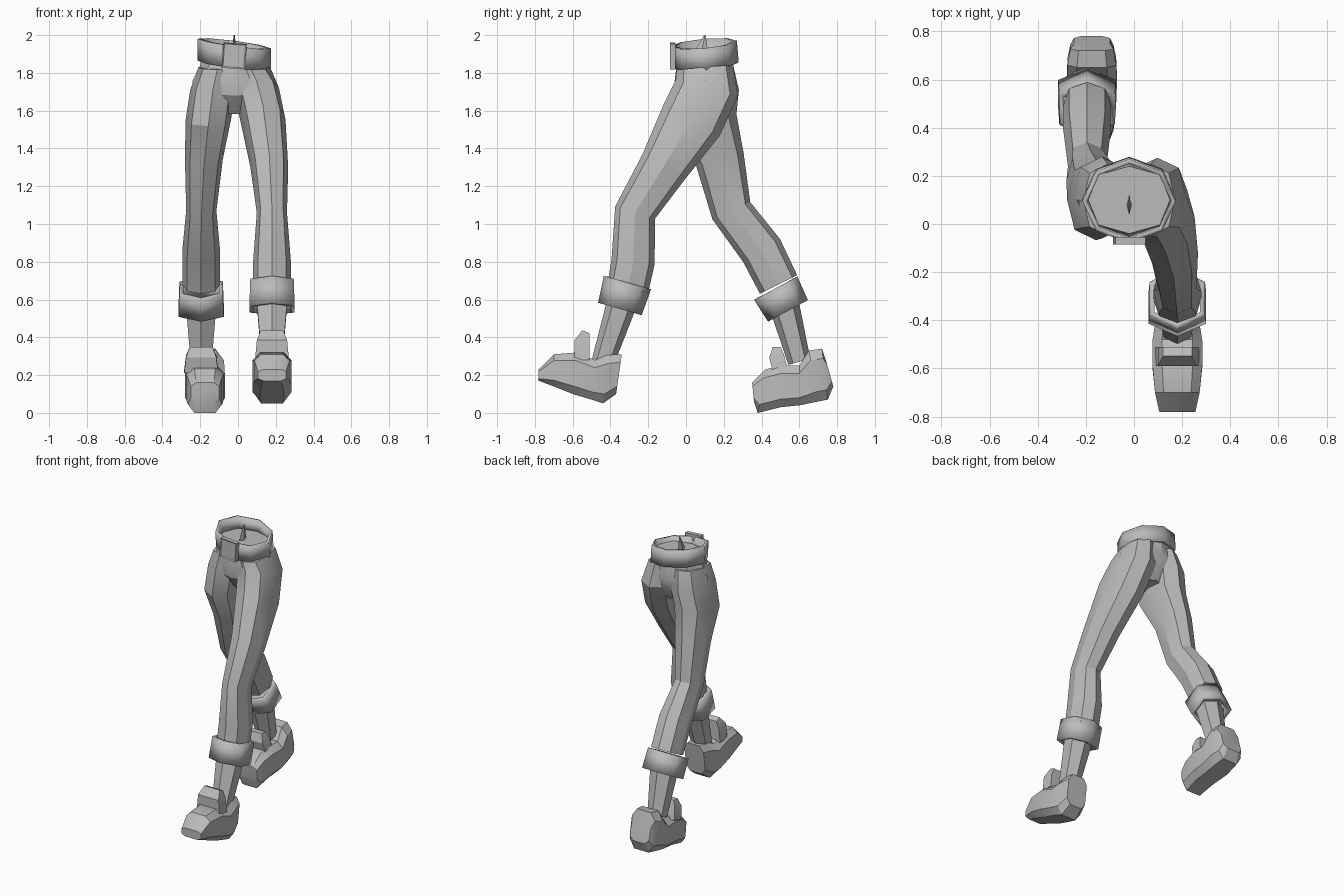
import bpy, bmesh, math
from mathutils import Vector

if "Cube" in bpy.data.objects:
    bpy.data.objects.remove(bpy.data.objects["Cube"])

shade = (0.5, 0.5, 0.5, 1)
grey = bpy.data.materials.new("plain grey")
grey.use_nodes = True
grey.diffuse_color = shade
grey.node_tree.nodes["Principled BSDF"].inputs["Base Color"].default_value = shade


def finish(name, bm):
    """Turn a bmesh into a named, shaded object."""
    bmesh.ops.recalc_face_normals(bm, faces=bm.faces)
    mesh = bpy.data.meshes.new(name)
    bm.to_mesh(mesh)
    bm.free()
    mesh.materials.append(grey)
    part = bpy.data.objects.new(name, mesh)
    bpy.context.collection.objects.link(part)
    bpy.ops.object.select_all(action='DESELECT')
    part.select_set(True)
    bpy.context.view_layer.objects.active = part
    bpy.ops.object.shade_smooth_by_angle(angle=math.radians(28))
    return part


def outline(sides, box, turn):
    """Unit cross-section: a polygon that gets squarer as box shrinks."""
    def squared(value):
        return math.copysign(abs(value) ** box, value)
    angles = [math.tau * (i + turn) / sides for i in range(sides)]
    across = [squared(math.sin(a)) for a in angles]
    along = [squared(math.cos(a)) for a in angles]
    return [(s / max(across), c / max(along)) for s, c in zip(across, along)]


def loft(name, rings, sides=8, box=0.85, turn=0, tilt=0, capped=True):
    """Skin rings given as (front point, back point, centre x, half width)."""
    bm = bmesh.new()
    loops = []
    for front, back, x, half in rings:
        front, back = Vector(front), Vector(back)
        middle, reach = (front + back) / 2, (front - back) / 2
        loop = []
        for across, along in outline(sides, box, turn):
            y, z = middle + reach * along
            loop.append(bm.verts.new((x + across * half, y, z + tilt * across * half)))
        loops.append(loop)
    for upper, lower in zip(loops, loops[1:]):
        for i in range(sides):
            j = (i + 1) % sides
            bm.faces.new((upper[i], upper[j], lower[j], lower[i]))
    if capped:
        bm.faces.new(loops[0])
        bm.faces.new(loops[-1])
    return finish(name, bm)


def limb(name, path, girth, x_at, **style):
    """Tube down a (y, z) path; girth holds (half depth, half width) per point."""
    points = [Vector(p) for p in path]
    last = len(points) - 1
    rings = []
    for i, (point, (depth, width)) in enumerate(zip(points, girth)):
        rise = (points[max(i - 1, 0)] - points[min(i + 1, last)]).normalized()
        forward = Vector((-rise.y, rise.x)) * depth
        rings.append((point + forward, point - forward, x_at(point.y), width))
    return loft(name, rings, **style)


def hollow(part, thickness):
    """Give an open band an inward wall."""
    wall = part.modifiers.new("wall", 'SOLIDIFY')
    wall.thickness = thickness
    wall.offset = -1


def shoe(name, x, top, sole):
    """Boxy shoe from matching top and sole lines, toe to heel."""
    rings = []
    for i, (upper, lower) in enumerate(zip(top, sole)):
        bulge = math.sin(math.pi * i / (len(top) - 1))
        rings.append((upper, lower, x, 0.075 + 0.03 * bulge))
    loft(name, rings, box=0.55, turn=0.5)


def leg(side, waist_x, foot_x, path, cuff, ankle, tongue):
    """Trouser leg, turned-up cuff, ankle and shoe tongue of one side."""
    def x_at(z):
        return foot_x + (waist_x - foot_x) * max(0, (z - 1) / 0.83) ** 2
    girth = [(.15, .1), (.17, .12), (.17, .12), (.13, .1),
             (.11, .08), (.115, .1), (.11, .1)]
    limb(side + "_trouser_leg", path, girth, x_at)
    band = limb(side + "_cuff", cuff, [(.13, .115), (.12, .12)], x_at,
                sides=6, capped=False)
    hollow(band, 0.025)
    limb(side + "_ankle", ankle, [(.08, .08), (.06, .055)], x_at, sides=6)
    limb(side + "_shoe_tongue", tongue, [(.02, .06), (.04, .08), (.04, .09)],
         x_at, sides=4, box=1, turn=0.5)


# Left side strides forward
leg("left", .07, .18,
    path=[(.1, 1.83), (.11, 1.72), (.03, 1.55), (-.12, 1.3),
          (-.27, 1.06), (-.28, .8), (-.31, .65)],
    cuff=[(-.31, .69), (-.35, .55)],
    ankle=[(-.34, .58), (-.44, .27)],
    tongue=[(-.53, .43), (-.55, .38), (-.55, .28)])
shoe("left_shoe", .18,
     top=[(-.78, .23), (-.7, .31), (-.58, .32), (-.48, .28), (-.41, .31), (-.34, .31)],
     sole=[(-.78, .17), (-.7, .14), (-.6, .1), (-.5, .07), (-.44, .05), (-.37, .1)])

# Right side trails behind
leg("right", -.11, -.195,
    path=[(.1, 1.83), (.11, 1.71), (.1, 1.55), (.18, 1.34),
          (.24, 1.07), (.4, .86), (.49, .68)],
    cuff=[(.475, .66), (.54, .54)],
    ankle=[(.52, .57), (.6, .27)],
    tongue=[(.48, .35), (.48, .3), (.5, .22)])
shoe("right_shoe", -.175,
     top=[(.35, .16), (.42, .23), (.5, .25), (.6, .25), (.65, .33), (.72, .34), (.74, .28)],
     sole=[(.36, .06), (.38, 0), (.5, .03), (.6, .04), (.7, .06), (.75, .07), (.78, .14)])


def middle_x(z):
    return -0.02


# Hips between the legs
limb("hips", [(.1, 1.9), (.1, 1.84), (.1, 1.76), (.1, 1.69), (.11, 1.59)],
     [(.14, .17), (.15, .18), (.16, .22), (.15, .22), (.09, .07)], middle_x)

# Hollow belt that dips towards the left hip
belt = limb("belt", [(.095, 1.955), (.105, 1.84)], [(.175, .195)] * 2, middle_x,
            box=1, tilt=-0.13, capped=False)
hollow(belt, 0.02)
limb("belt_tip", [(.1, 2), (.08, 1.9)], [(.004, .004), (.04, .01)], middle_x,
     sides=4, box=1)

# Buckle: a plate with a sunken front
bm = bmesh.new()
bmesh.ops.create_cube(bm, size=1)
bmesh.ops.scale(bm, vec=(.125, .03, .135), verts=bm.verts)
front = [f for f in bm.faces if f.normal.y < -0.9]
bmesh.ops.inset_region(bm, faces=front, thickness=0.01, depth=-0.006)
buckle = finish("buckle", bm)
buckle.location = (-.02, -.07, 1.89)
buckle.rotation_euler.y = math.radians(4)
